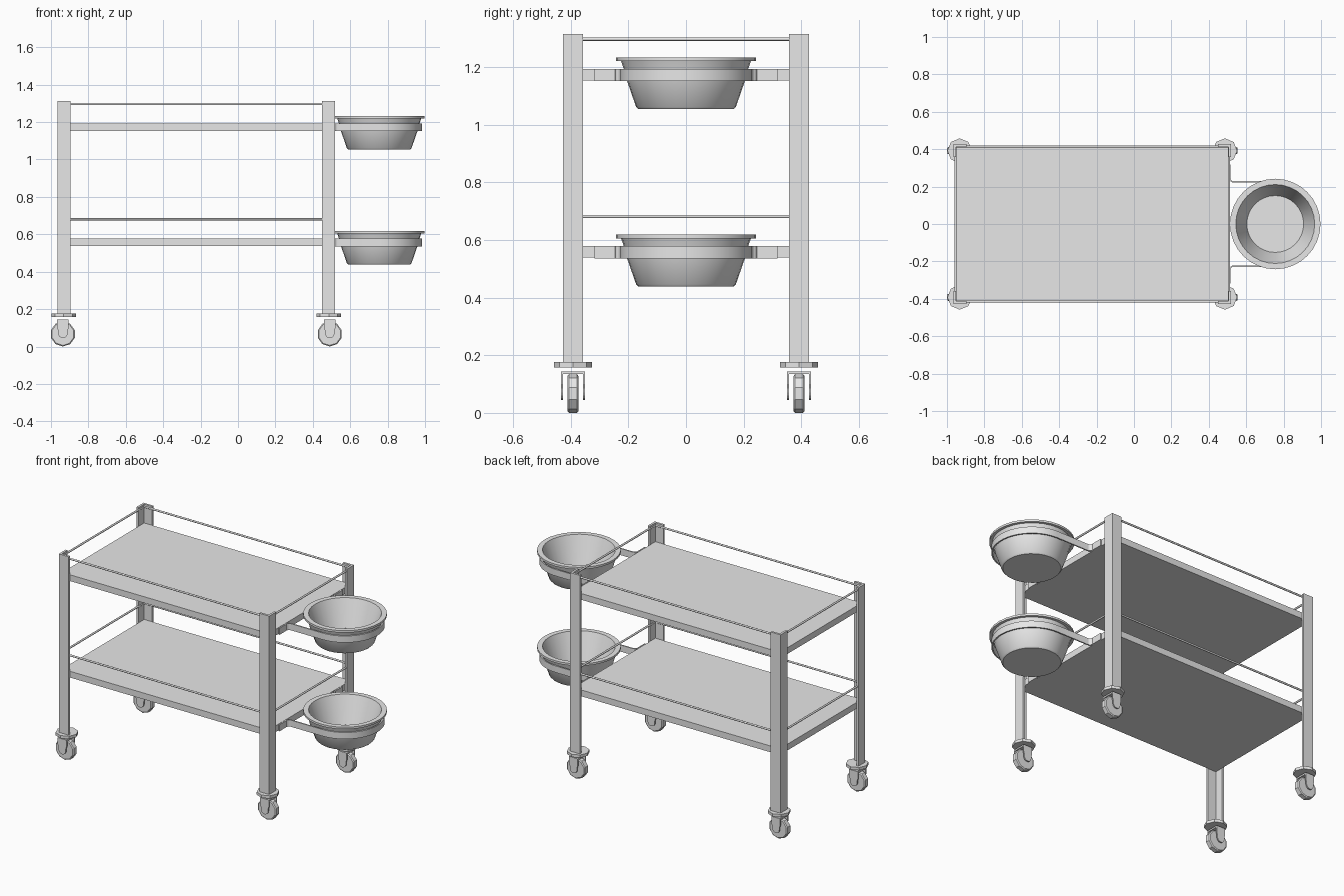
import bpy, bmesh, math
from mathutils import Matrix, Vector

cube = bpy.data.objects.get("Cube")
if cube:
    bpy.data.objects.remove(cube, do_unlink=True)

steel = bpy.data.materials.new("pale_steel")
steel.use_nodes = True
GREY = (0.92, 0.92, 0.92, 1)
steel.diffuse_color = GREY
steel.node_tree.nodes["Principled BSDF"].inputs["Base Color"].default_value = GREY

CX = -0.223                      # middle of the trolley frame
BOWL_X = 0.755
SHELF_TOPS = {"lower": 0.578, "upper": 1.193}
CORNERS = {"front_right": (-1, -1), "front_left": (1, -1),
           "back_right": (-1, 1), "back_left": (1, 1)}


def finish(name, bm, smooth=None):
    bmesh.ops.recalc_face_normals(bm, faces=bm.faces)
    mesh = bpy.data.meshes.new(name)
    bm.to_mesh(mesh)
    bm.free()
    mesh.materials.append(steel)
    ob = bpy.data.objects.new(name, mesh)
    bpy.context.collection.objects.link(ob)
    if smooth:
        bpy.ops.object.select_all(action='DESELECT')
        ob.select_set(True)
        bpy.context.view_layer.objects.active = ob
        bpy.ops.object.shade_smooth_by_angle(angle=math.radians(smooth))
    return ob


def add_prism(bm, points, depth):
    """Extrude a closed outline of 3D points along the depth vector."""
    face = bm.faces.new([bm.verts.new(p) for p in points])
    out = bmesh.ops.extrude_face_region(bm, geom=[face], use_keep_orig=True)
    verts = [g for g in out["geom"] if isinstance(g, bmesh.types.BMVert)]
    bmesh.ops.translate(bm, verts=verts, vec=Vector(depth))


def add_box(bm, lo, hi):
    add_prism(bm, [(lo[0], lo[1], lo[2]), (hi[0], lo[1], lo[2]),
                   (hi[0], hi[1], lo[2]), (lo[0], hi[1], lo[2])],
              (0, 0, hi[2] - lo[2]))


def add_lathe(bm, profile, sides, matrix):
    """Spin (radius, height) points about z; zero radius closes an end."""
    rings = []
    for r, h in profile:
        count = sides if r > 0 else 1
        rings.append([bm.verts.new(matrix @ Vector((
            r * math.cos(math.tau * i / sides),
            r * math.sin(math.tau * i / sides), h))) for i in range(count)])
    for a, b in zip(rings, rings[1:]):
        for i in range(sides):
            j = (i + 1) % sides
            quad = [a[i % len(a)], a[j % len(a)], b[j % len(b)], b[i % len(b)]]
            bm.faces.new(list(dict.fromkeys(quad)))


def add_rod(bm, start, end, radius):
    a, b = Vector(start), Vector(end)
    turn = (b - a).to_track_quat('Z', 'Y').to_matrix().to_4x4()
    length = (b - a).length
    add_lathe(bm, [(0, 0), (radius, 0), (radius, length), (0, length)], 8,
              Matrix.Translation(a) @ turn)


# Corner posts, foot plates and casters
for corner, (sx, sy) in CORNERS.items():
    # Angle-iron post, open towards the inside
    bm = bmesh.new()
    w, t = 0.07, 0.014
    angle = [(0, 0), (w, 0), (w, t), (t, t), (t, w), (0, w)]
    add_prism(bm, [(CX + sx * (0.742 - x), sy * (0.427 - y), 0.17)
                   for x, y in angle], (0, 0, 1.143))
    finish(corner + "_post", bm)

    # Octagonal foot plate
    bm = bmesh.new()
    fx, fy = CX + sx * 0.709, sy * 0.392
    add_lathe(bm, [(0, 0.158), (0.066, 0.158), (0.066, 0.176), (0, 0.176)],
              8, Matrix.Translation((fx, fy, 0)))
    finish(corner + "_foot_plate", bm)

    # Wheel
    bm = bmesh.new()
    wx = CX + sx * 0.7135
    place = (Matrix.Translation((wx, fy, 0.067))
             @ Matrix.Rotation(math.pi / 2, 4, 'X')
             @ Matrix.Rotation(math.pi / 2, 4, 'Z'))
    add_lathe(bm, [(0, -0.019), (0.061, -0.019), (0.067, -0.014),
                   (0.067, 0.014), (0.061, 0.019), (0, 0.019)], 10, place)
    finish(corner + "_wheel", bm)

    # Fork with two round-ended cheeks and a bridge
    bm = bmesh.new()
    cheek = [(0.031, 0.144), (0.031, 0.1), (0.025, 0.085)]
    cheek += [(0.025 * math.cos(a), 0.07 - 0.025 * math.sin(a))
              for a in [math.pi * i / 8 for i in range(9)]]
    cheek += [(-0.025, 0.085), (-0.031, 0.1), (-0.031, 0.144)]
    for y in (-0.042, 0.034):
        add_prism(bm, [(wx + x, fy + y, z) for x, z in cheek], (0, 0.008, 0))
    add_box(bm, (wx - 0.031, fy - 0.034, 0.134), (wx + 0.031, fy + 0.034, 0.144))
    finish(corner + "_fork", bm)

# Bowl outline, measured from the shelf top: outside, rim, then inside
BOWL = [(0, -0.14), (0.165, -0.14), (0.173, -0.132), (0.204, -0.043),
        (0.215, -0.002), (0.225, 0.027), (0.242, 0.027), (0.242, 0.04),
        (0.211, 0.04), (0.152, -0.128), (0, -0.128)]


def strap_path(offset):
    """Half of the bowl strap, from the shelf end round to the far side."""
    r = 0.225 + offset
    bend = 0.022
    half = [(0.511 - offset, 0.318), (0.511 - offset, 0.225 + bend)]
    for i in range(1, 6):
        a = math.pi / 2 * i / 5
        rad = bend - offset
        half.append((0.511 + bend - rad * math.cos(a),
                     0.225 + bend - rad * math.sin(a)))
    half += [(BOWL_X + r * math.sin(math.pi * i / 32),
              r * math.cos(math.pi * i / 32)) for i in range(16)]
    return half + [(BOWL_X + r, 0)] + [(x, -y) for x, y in reversed(half)]


for level, top in SHELF_TOPS.items():
    # Shelf
    bm = bmesh.new()
    add_box(bm, (CX - 0.728, -0.413, top - 0.04), (CX + 0.728, 0.413, top))
    finish(level + "_shelf", bm)

    # Guard rails on all four sides
    bm = bmesh.new()
    z = top + 0.103
    for s in (-1, 1):
        add_rod(bm, (CX - 0.73, s * 0.415, z), (CX + 0.73, s * 0.415, z), 0.006)
        x = CX + s * 0.731
        add_rod(bm, (x, -0.415, z), (x, 0.415, z), 0.006)
    finish(level + "_guard_rails", bm, 50)

    # Strap holding the bowl
    bm = bmesh.new()
    outer, inner = strap_path(0.004), strap_path(-0.004)
    loops = [[bm.verts.new((x, y, h)) for x, y in side]
             for side, h in ((outer, top - 0.042), (outer, top),
                             (inner, top), (inner, top - 0.042))]
    for a, b in zip(loops, loops[1:] + loops[:1]):
        for i in range(len(a) - 1):
            bm.faces.new((a[i], a[i + 1], b[i + 1], b[i]))
    for end in (0, -1):
        bm.faces.new([loop[end] for loop in loops])
    finish(level + "_bowl_strap", bm, 30)

    # Bowl
    bm = bmesh.new()
    add_lathe(bm, BOWL, 32, Matrix.Translation((BOWL_X, 0, top)))
    finish(level + "_bowl", bm, 30)
